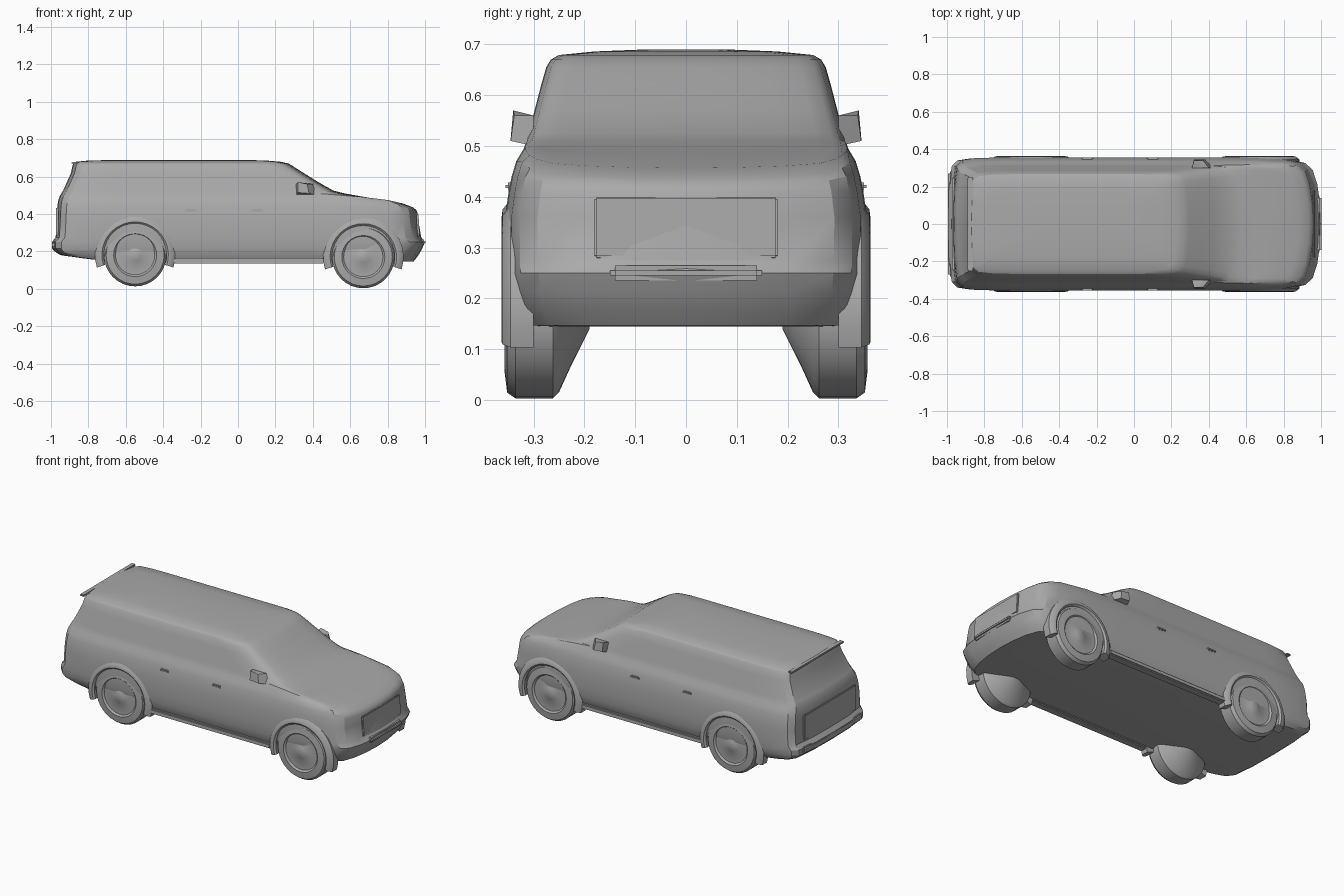
import bpy, bmesh, math
from mathutils import Matrix, Vector

if "Cube" in bpy.data.objects:
    bpy.data.objects.remove(bpy.data.objects["Cube"], do_unlink=True)

GREY = (0.4, 0.4, 0.4, 1)
paint = bpy.data.materials.new("plain grey")
paint.use_nodes = True
paint.diffuse_color = GREY
paint.node_tree.nodes["Principled BSDF"].inputs["Base Color"].default_value = GREY


def finish(bm, name, angle=35):
    bmesh.ops.recalc_face_normals(bm, faces=bm.faces)
    mesh = bpy.data.meshes.new(name)
    bm.to_mesh(mesh)
    bm.free()
    mesh.materials.append(paint)
    ob = bpy.data.objects.new(name, mesh)
    bpy.context.collection.objects.link(ob)
    bpy.ops.object.select_all(action="DESELECT")
    ob.select_set(True)
    bpy.context.view_layer.objects.active = ob
    bpy.ops.object.shade_smooth_by_angle(angle=math.radians(angle))
    return ob


def loft(bm, rings):
    loops = [[bm.verts.new(p) for p in ring] for ring in rings]
    n = len(loops[0])
    for a, b in zip(loops, loops[1:]):
        for i in range(n):
            j = (i + 1) % n
            bm.faces.new((a[i], a[j], b[j], b[i]))
    bm.faces.new(loops[0])
    bm.faces.new(loops[-1])


def box(name, centre, size, bevel=0.006, tilt=0):
    bm = bmesh.new()
    bmesh.ops.create_cube(bm, size=1)
    bmesh.ops.scale(bm, vec=size, verts=bm.verts)
    bmesh.ops.bevel(bm, geom=bm.edges[:], offset=bevel, segments=2, affect="EDGES")
    bmesh.ops.rotate(bm, matrix=Matrix.Rotation(tilt, 3, "Y"), verts=bm.verts)
    bmesh.ops.translate(bm, vec=Vector(centre), verts=bm.verts)
    return finish(bm, name)


# Body shell: a stack of rounded plan outlines from floor to roof
NOSE = [(0, 0), (.005, .3), (.02, .6), (.045, .82), (.085, .92), (.15, .965), (.3, .995)]
TAIL = [(.12, .99), (.05, .96), (.02, .87), (.004, .5), (0, 0)]
SIDE_STEPS = 10


def hood(x):
    if x < .55:
        return .51 + (.55 - x) * .1
    if x < .8:
        return .505 - (x - .55) * .12
    return .475 - (x - .8) * .23


def outline(z, rear, front, width, soft=1, under_hood=None):
    half = [(front - d * soft, width * f) for d, f in NOSE]
    x0, x1 = half[-1][0], rear + TAIL[0][0]
    half += [(x0 + (x1 - x0) * i / SIDE_STEPS, width) for i in range(1, SIDE_STEPS)]
    half += [(rear + d, width * f) for d, f in TAIL]
    points = half + [(x, -y) for x, y in half[-2:0:-1]]
    ring = []
    for x, y in points:
        h = z if under_hood is None else min(z, hood(x) - under_hood)
        # The floor climbs towards the rear bumper
        h = max(h, .145 + max(0, -.7 - x) * .14 + (z - .14) * .4)
        ring.append((x, y, h))
    return ring


LAYERS = [
    (.14, -.94, .90, .30), (.145, -.955, .94, .325), (.18, -.98, .965, .343),
    (.215, -.995, .985, .35), (.25, -.995, 1.0, .354), (.275, -.975, .98, .355),
    (.36, -.97, .965, .356), (.41, -.968, .96, .349, 1, .03),
    (.44, -.966, .952, .343, 1, .018), (.47, -.962, .935, .334, 1, .008),
    (.495, -.953, .88, .319, .9, 0), (.505, -.948, .7, .316, .7, 0),
    (.51, -.945, .57, .314, .5), (.525, -.935, .51, .31, .4),
    (.57, -.915, .43, .298, .4), (.62, -.893, .35, .285, .4),
    (.655, -.886, .295, .275, .4), (.67, -.88, .27, .266, .4),
    (.679, -.868, .23, .25, .4), (.686, -.8, .15, .18, .4), (.69, -.6, .0, .08, .4),
]
bm = bmesh.new()
loft(bm, [outline(*layer) for layer in LAYERS])
finish(bm, "body_shell", 28)


# Wheels: turned about the axle, with dished rim and tapered inner side
TYRE = [(.03, .19), (.10, .225), (.155, .25), (.167, .262), (.167, .335),
        (.155, .352), (.115, .357), (.105, .348), (.04, .348), (.03, .354)]


def wheel(name, x, z, side):
    bm = bmesh.new()
    turns = [i * math.tau / 32 for i in range(32)]
    loft(bm, [[(x + r * math.cos(t), side * y, z + r * math.sin(t)) for t in turns]
              for r, y in TYRE])
    finish(bm, name)


# Arch flare: a half hoop with a flattened section over each wheel
def arch(name, x, z, side):
    section = [(.168, .30), (.168, .354), (.178, .363), (.195, .361), (.215, .345), (.215, .30)]
    bm = bmesh.new()
    rings = []
    for i in range(21):
        t = math.radians(-18 + 216 * i / 20)
        rings.append([(x + r * math.cos(t), side * y, z + r * math.sin(t)) for r, y in section])
    loft(bm, rings)
    finish(bm, name)


# Door mirror: a small wedge, wide at its outer face
def mirror(name, side):
    bm = bmesh.new()
    for x, y, z in [(.31, .30, .50), (.42, .30, .50), (.40, .30, .56), (.32, .345, .515),
                    (.38, .345, .51), (.32, .34, .57), (.37, .338, .56), (.31, .30, .56)]:
        bm.verts.new((x, side * y, z))
    bmesh.ops.convex_hull(bm, input=bm.verts[:])
    finish(bm, name)


for label, side in (("left", 1), ("right", -1)):
    for end, x, z in (("front", .67, .17), ("rear", -.55, .18)):
        wheel(f"{end}_{label}_wheel", x, z, side)
        arch(f"{end}_{label}_arch", x, z, side)
    mirror(f"{label}_mirror", side)
    box(f"{label}_sill", (.05, side * .325, .15), (.82, .05, .03))
    for end, x in (("front", .1), ("rear", -.25)):
        box(f"{end}_{label}_handle", (x, side * .347, .42), (.06, .016, .016), .005)

# Nose and tail details
box("grille_panel", (.962, 0, .34), (.012, .36, .12), .004, -.05)
box("front_bumper_bar", (.978, 0, .25), (.05, .3, .03), .01)
box("tailgate_panel", (-.966, 0, .36), (.012, .5, .15), .004)
box("rear_bumper_step", (-.97, 0, .235), (.05, .56, .04), .01)
box("roof_spoiler", (-.875, 0, .672), (.03, .5, .012), .004)
